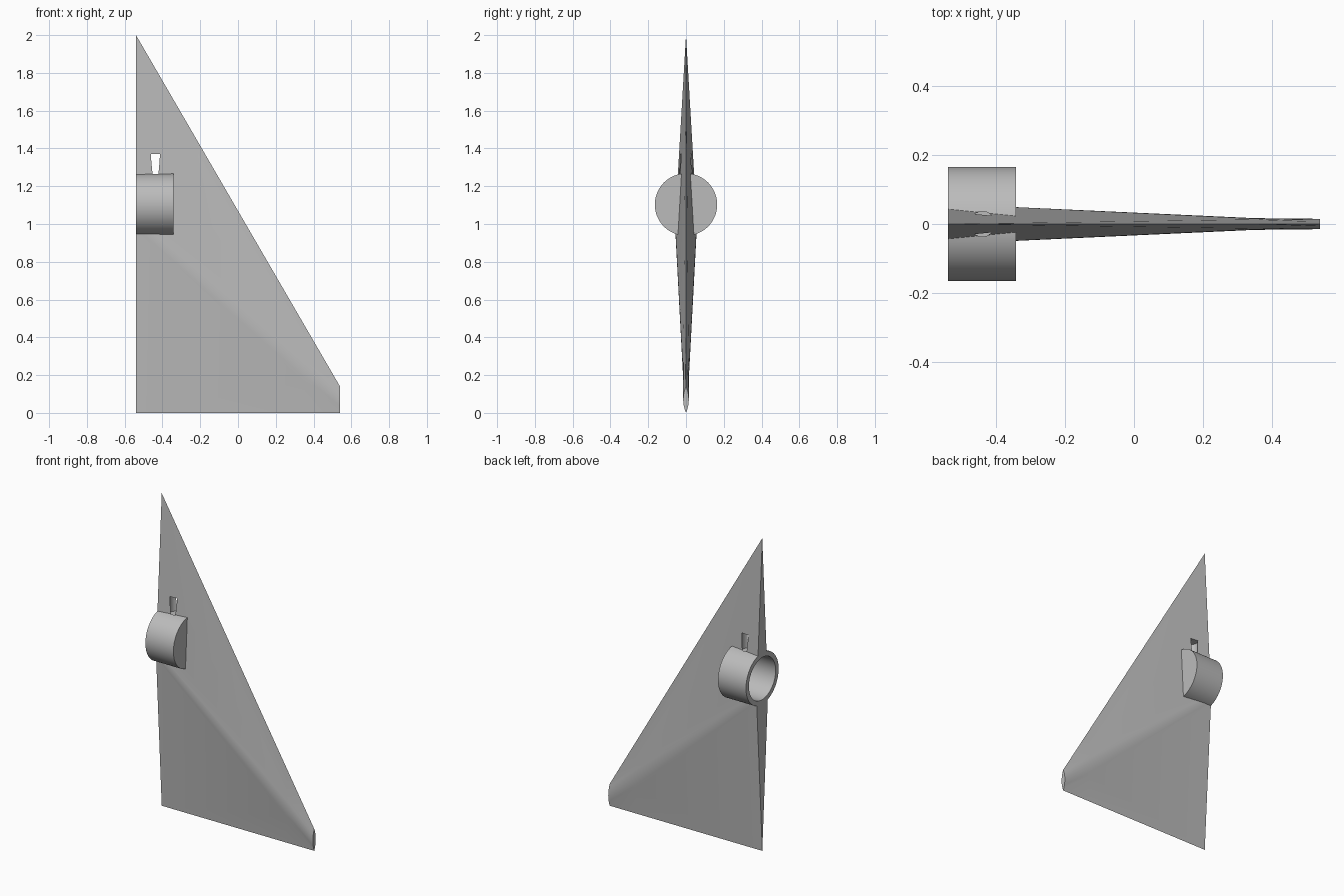
import bpy, bmesh, math
from mathutils import Matrix

cube = bpy.data.objects.get("Cube")
if cube:
    bpy.data.objects.remove(cube, do_unlink=True)

grey = bpy.data.materials.new("plain grey")
grey.use_nodes = True
COLOUR = (0.5, 0.5, 0.5, 1)
grey.diffuse_color = COLOUR
grey.node_tree.nodes["Principled BSDF"].inputs["Base Color"].default_value = COLOUR


def finish(name, bm):
    bmesh.ops.recalc_face_normals(bm, faces=bm.faces[:])
    mesh = bpy.data.meshes.new(name)
    bm.to_mesh(mesh)
    bm.free()
    mesh.materials.append(grey)
    obj = bpy.data.objects.new(name, mesh)
    bpy.context.collection.objects.link(obj)
    return obj


def cylinder(name, radius, start, end, centre, along_x):
    """Closed cylinder from start to end along x or z."""
    bm = bmesh.new()
    mid = (start + end) / 2
    if along_x:
        place = Matrix.Translation((mid, 0, centre)) @ Matrix.Rotation(math.pi / 2, 4, "Y")
    else:
        place = Matrix.Translation((centre, 0, mid))
    bmesh.ops.create_cone(bm, cap_ends=True, segments=96, radius1=radius,
                          radius2=radius, depth=end - start, matrix=place)
    return finish(name, bm)


def section(x, top, ridge, half, spread):
    """Pointed cross-section; spread is how far the rounded ridge reaches."""
    steps = [i / 4 for i in range(-3, 4)]
    side = []
    for s in steps:
        z = ridge + s * spread * (top - ridge if s > 0 else ridge)
        side.append((half * (1 - spread * s * s), z))
    left = [(x, y, z) for y, z in side]
    right = [(x, -y, z) for y, z in reversed(side)]
    return [(x, 0, 0)] + left + [(x, 0, top)] + right


# Fin: lofted from the thick trailing edge to the thin rounded tip
bm = bmesh.new()
rings = [[bm.verts.new(p) for p in section(*row)] for row in (
    (-0.54, 2.0, 1.0, 0.058, 0.04),
    (0.35, 0.467, 0.235, 0.017, 0.4),
    (0.54, 0.14, 0.07, 0.015, 1.0))]
for a, b in zip(rings, rings[1:]):
    for i in range(len(a)):
        j = (i + 1) % len(a)
        bm.faces.new((a[i], a[j], b[j], b[i]))
bm.faces.new(rings[0])
bm.faces.new(rings[-1])
fin = finish("fin_with_socket", bm)

# Socket barrel, its blind bore, and the screw pocket above it
parts = (
    (cylinder("socket_barrel", 0.165, -0.54, -0.342, 1.103, True), "UNION"),
    (cylinder("bore_cutter", 0.135, -0.7, -0.376, 1.103, True), "DIFFERENCE"),
    (cylinder("pocket_cutter", 0.0365, 1.255, 1.37, -0.44, False), "DIFFERENCE"))
for part, operation in parts:
    mod = fin.modifiers.new(part.name, "BOOLEAN")
    mod.operation = operation
    mod.solver = "EXACT"
    mod.object = part

bpy.context.view_layer.objects.active = fin
for o in bpy.context.selected_objects:
    o.select_set(False)
fin.select_set(True)
for mod in list(fin.modifiers):
    bpy.ops.object.modifier_apply(modifier=mod.name)
for part, _ in parts:
    bpy.data.objects.remove(part, do_unlink=True)
bpy.ops.object.shade_smooth_by_angle(angle=math.radians(25))
